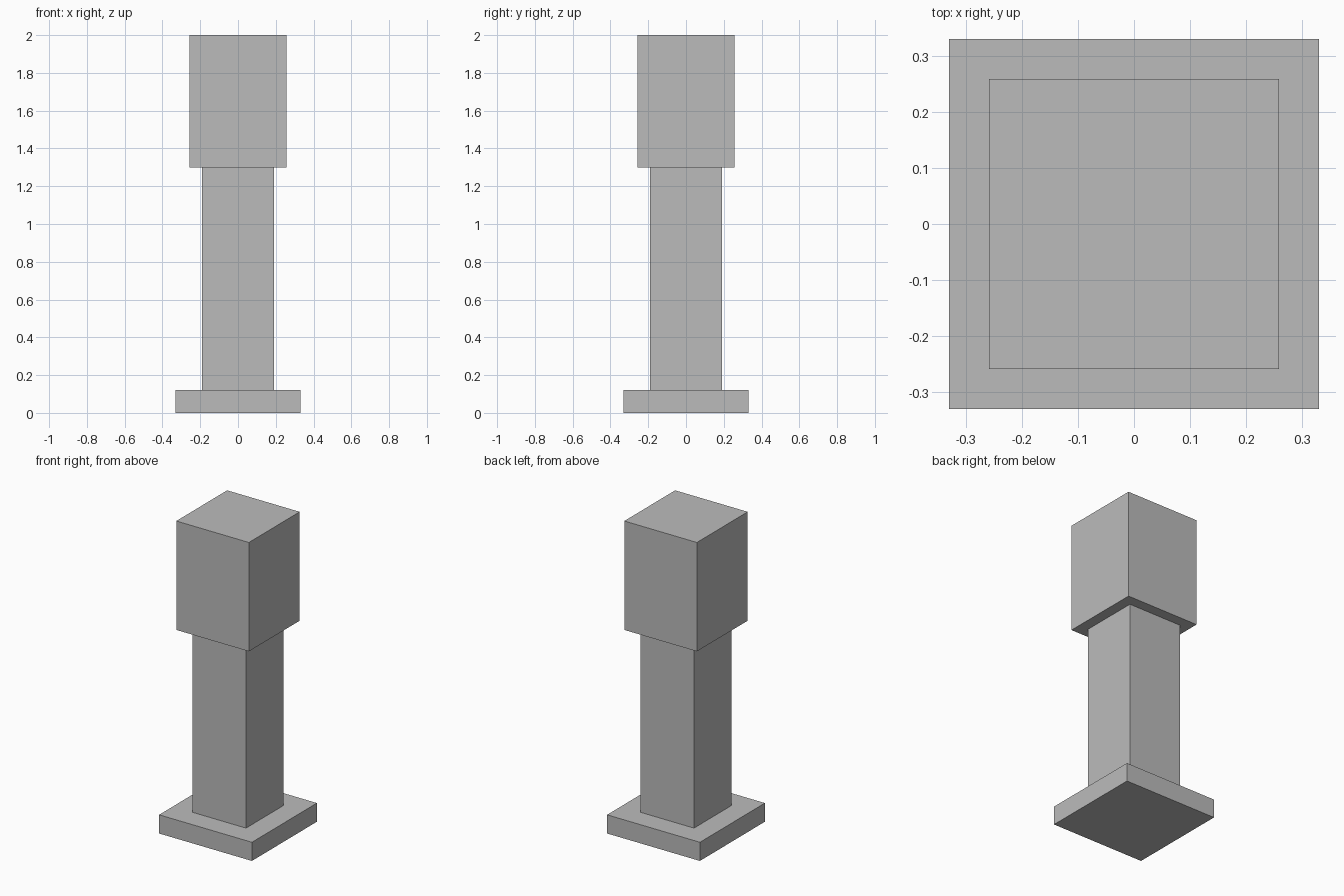
import bpy

# Remove the default cube
cube = bpy.data.objects.get("Cube")
if cube:
    bpy.data.objects.remove(cube, do_unlink=True)

# Single stone colour
COLOUR = (0.5, 0.5, 0.5, 1.0)
stone = bpy.data.materials.new("grey_stone")
stone.use_nodes = True
stone.diffuse_color = COLOUR
stone.node_tree.nodes["Principled BSDF"].inputs["Base Color"].default_value = COLOUR


def square_block(name, width, bottom, top):
    """Square block centred on the z axis, between two heights."""
    bpy.ops.mesh.primitive_cube_add(size=1, location=(0, 0, (bottom + top) / 2))
    block = bpy.context.object
    block.name = block.data.name = name
    block.scale = (width, width, top - bottom)
    bpy.ops.object.transform_apply(location=False, rotation=False, scale=True)
    block.data.materials.append(stone)
    return block


# Base slab, slender shaft and wide head block
square_block("base", 0.66, 0.0, 0.12)
square_block("shaft", 0.38, 0.12, 1.3)
square_block("head", 0.516, 1.3, 2.0)
